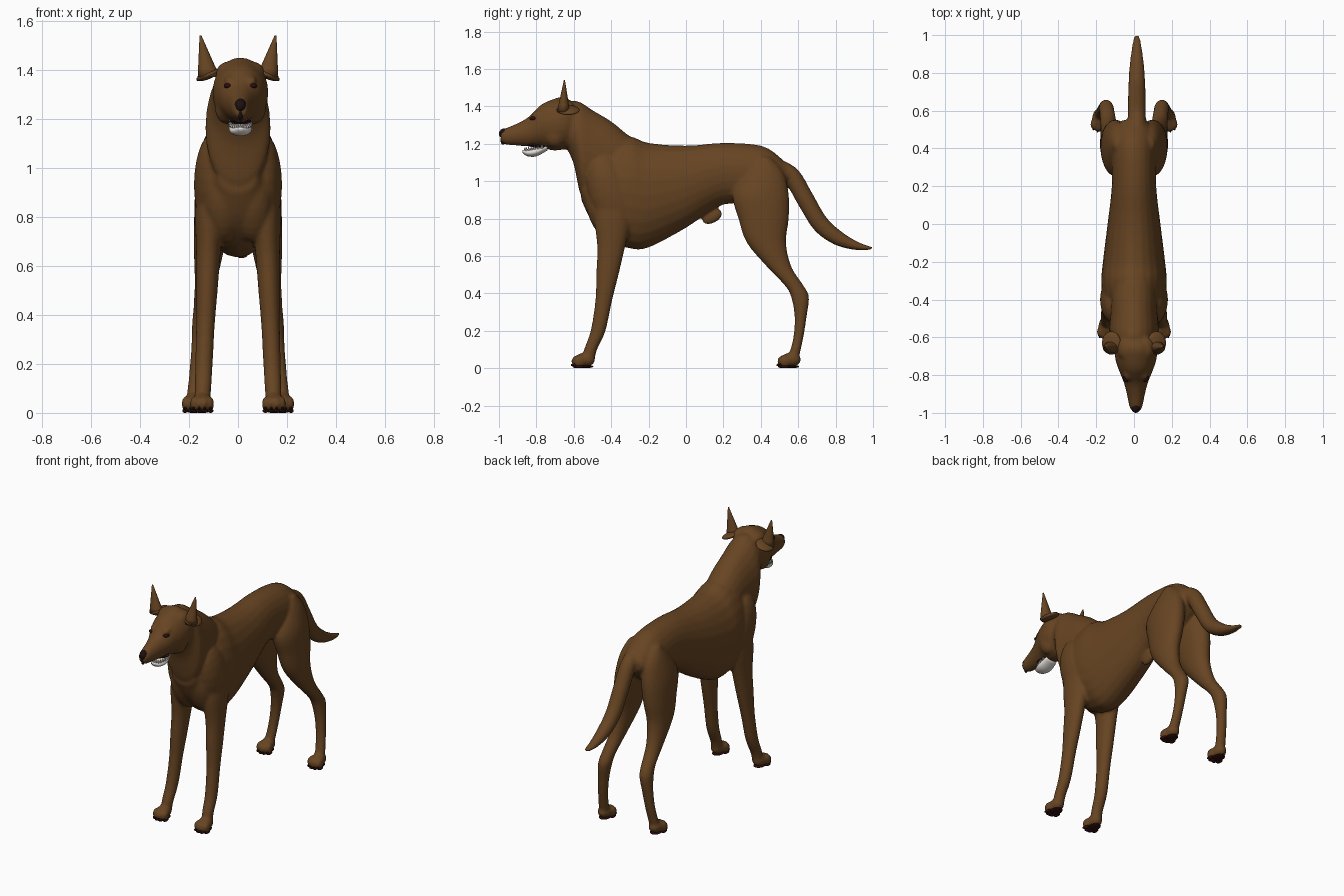
import bpy, bmesh, math
from mathutils import Vector, Matrix

cube = bpy.data.objects.get("Cube")
if cube:
    bpy.data.objects.remove(cube, do_unlink=True)


def material(name, red, green, blue):
    mat = bpy.data.materials.new(name)
    mat.use_nodes = True
    colour = (red, green, blue, 1)
    mat.diffuse_color = colour
    shader = next(n for n in mat.node_tree.nodes if n.type == 'BSDF_PRINCIPLED')
    shader.inputs["Base Color"].default_value = colour
    shader.inputs["Roughness"].default_value = 0.8
    return mat


BROWN = material("brown coat", .135, .058, .016)
MAROON = material("dark maroon", .025, .005, .004)
BLACK = material("nose black", .012, .005, .005)
WHITE = material("tooth white", .75, .72, .67)

# Directions in which the slices of a tube are measured, in the side plane
UPRIGHT = Vector((0, 0, 1))
LEVEL = Vector((0, 1, 0))
SLANTED = (UPRIGHT + LEVEL).normalized()
SIDES = (("left", 1), ("right", -1))


def spline(before, start, end, after, t):
    """Point on a smooth curve that passes through every control point."""
    pull_in, pull_out = (end - before) / 2, (after - start) / 2
    ease = t * t * (3 - 2 * t)
    rest = 1 - t
    return (start.lerp(end, ease)
            + pull_in * t * rest * rest - pull_out * t * t * rest)


def tube(bm, slices, across, base=0, gain=1, x=0, splay=0, side=1, sides=24, steps=4):
    """Skin over elliptical slices (y, z, radius).
    The half width grows with the radius, and the x position changes evenly with height."""
    points = [Vector(s) for s in slices]
    padded = [points[0], *points, points[-1]]
    rows = [spline(*group, k / steps)
            for group in zip(padded, padded[1:], padded[2:], padded[3:]) for k in range(steps)]
    rows.append(points[-1])
    rings = []
    for y, z, radius in rows:
        middle = Vector((side * (x - splay * z), y, z))
        wide = Vector((base + gain * radius, 0, 0))
        turns = [i * math.tau / sides for i in range(sides)]
        rings.append([bm.verts.new(middle + wide * math.cos(a) + across * radius * math.sin(a))
                      for a in turns])
    faces = [bm.faces.new(rings[0]), bm.faces.new(rings[-1])]
    for lower, upper in zip(rings, rings[1:]):
        for i in range(sides):
            faces.append(bm.faces.new((lower[i - 1], lower[i], upper[i], upper[i - 1])))
    bmesh.ops.recalc_face_normals(bm, faces=faces)


def ball(bm, centre, radii, tilt=0, axis='X'):
    place = Matrix.Translation(centre) @ Matrix.Rotation(tilt, 4, axis)
    bmesh.ops.create_uvsphere(bm, u_segments=20, v_segments=12, radius=1,
                              matrix=place @ Matrix.Diagonal((*radii, 1)))


def finish(bm, name, mat):
    mesh = bpy.data.meshes.new(name)
    bm.to_mesh(mesh)
    bm.free()
    mesh.materials.append(mat)
    for polygon in mesh.polygons:
        polygon.use_smooth = True
    part = bpy.data.objects.new(name, mesh)
    bpy.context.scene.collection.objects.link(part)
    return part


def toes(x, y):
    """Four toe positions in an arc, the middle two further forward."""
    for k in range(4):
        offset = k - 1.5
        yield x + offset * .023, y - .045 + .006 * offset * offset


TRUNK = [(.55, 1.03, .04), (.5, 1.03, .1), (.4, 1.03, .16), (.2, 1.04, .165), (0, .97, .22),
         (-.2, .925, .28), (-.3, .94, .3), (-.4, .95, .27), (-.5, .95, .17), (-.56, .97, .07)]
NECK = [(-.2, 1.05, .13), (-.3, 1.07, .17), (-.4, 1.12, .2), (-.5, 1.15, .23),
        (-.56, 1.17, .25), (-.6, 1.26, .17), (-.64, 1.3, .12)]
HEAD = [(-.58, 1.3, .1), (-.65, 1.31, .14), (-.72, 1.3, .135), (-.78, 1.295, .11),
        (-.84, 1.265, .08), (-.9, 1.25, .06), (-.96, 1.24, .045), (-.99, 1.24, .03)]
TAIL = [(.45, 1.09, .05), (.56, 1.03, .05), (.64, .9, .05), (.72, .77, .047),
        (.82, .69, .04), (.92, .65, .025), (.995, .64, .01)]
FORELEG = [(-.38, .95, .1), (-.39, .8, .1), (-.4, .65, .075), (-.42, .5, .06),
           (-.44, .36, .045), (-.47, .2, .04), (-.51, .1, .035), (-.52, .04, .03)]
HINDLEG = [(.42, 1.13, .03), (.42, 1.05, .1), (.4, .93, .15), (.415, .8, .135), (.43, .67, .105),
           (.5, .54, .065), (.58, .44, .05), (.61, .38, .048), (.613, .28, .033),
           (.6, .16, .027), (.57, .04, .03)]
EAR = [(-.655, 1.37, .035), (-.65, 1.54, .003)]
JAW = [(-.74, 1.185, .02), (-.8, 1.158, .025), (-.85, 1.152, .018), (-.875, 1.16, .006)]
FEET = (("front", .147, -.54), ("hind", .181, .56))
HEAD_X = .01

# Body: overlapping masses fused into one skin
bm = bmesh.new()
tube(bm, TRUNK, UPRIGHT, base=.05, gain=.41)
tube(bm, NECK, UPRIGHT, base=.07, gain=.25)
tube(bm, HEAD, UPRIGHT, gain=.8, x=HEAD_X)
tube(bm, TAIL, SLANTED, base=.01, gain=.75, x=.015)
ball(bm, (0, .14, .81), (.022, .06, .035), .5)
for word, s in SIDES:
    tube(bm, FORELEG, LEVEL, base=.02, gain=.4, x=.147, splay=.04, side=s)
    tube(bm, HINDLEG, LEVEL, base=.02, gain=.4, x=.185, splay=.1, side=s)
    # Shoulder blade, breast muscle, skull corner, cheek and brow
    ball(bm, (s * .1, -.4, .93), (.08, .12, .22), .3)
    ball(bm, (s * .06, -.46, .85), (.08, .07, .16), .3)
    ball(bm, (s * .045 + HEAD_X, -.66, 1.385), (.055, .07, .05))
    ball(bm, (s * .06 + HEAD_X, -.7, 1.25), (.045, .06, .07))
    ball(bm, (s * .042 + HEAD_X, -.8, 1.358), (.024, .03, .016), .4)
    for label, x, y in FEET:
        ball(bm, (s * x, y, .045), (.041, .055, .038))
        for toe_x, toe_y in toes(x, y):
            ball(bm, (s * toe_x, toe_y, .037), (.0145, .03, .032))
body = finish(bm, "body", BROWN)
fuse = body.modifiers.new("fuse", 'REMESH')
fuse.mode = 'VOXEL'
fuse.voxel_size = .0085
soften = body.modifiers.new("soften", 'SMOOTH')
soften.iterations = 7
bpy.context.view_layer.objects.active = body
body.select_set(True)
for modifier in ("fuse", "soften"):
    bpy.ops.object.modifier_apply(modifier=modifier)
bpy.ops.object.shade_smooth()

for word, s in SIDES:
    # Pointed ear with its folded lower flap
    bm = bmesh.new()
    tube(bm, EAR, LEVEL, gain=1.3, x=-.155, splay=-.2, side=s)
    finish(bm, word + "_ear", BROWN)
    bm = bmesh.new()
    ball(bm, (s * .12, -.63, 1.38), (.054, .062, .017), s * .4, 'Y')
    finish(bm, word + "_ear_flap", BROWN)
    # Eye
    bm = bmesh.new()
    ball(bm, (s * .05 + HEAD_X, -.814, 1.335), (.018, .022, .011))
    finish(bm, word + "_eye", MAROON)
    # Pads under each foot, claws in front of the toes
    for label, x, y in FEET:
        bm = bmesh.new()
        ball(bm, (s * x, y, .009), (.034, .045, .009))
        for toe_x, toe_y in toes(x, y):
            ball(bm, (s * toe_x, toe_y, .009), (.012, .024, .009))
            ball(bm, (s * toe_x, toe_y - .023, .018), (.005, .01, .007), .4)
        finish(bm, f"{word}_{label}_pads", MAROON)

# Nose
bm = bmesh.new()
ball(bm, (HEAD_X, -.97, 1.254), (.025, .03, .029))
ball(bm, (HEAD_X, -.978, 1.22), (.01, .014, .025))
finish(bm, "nose", BLACK)

# Lower jaw, mouth lining and teeth
bm = bmesh.new()
tube(bm, JAW, UPRIGHT, gain=1.9, x=HEAD_X)
finish(bm, "lower_jaw", WHITE)
bm = bmesh.new()
ball(bm, (HEAD_X, -.79, 1.188), (.046, .075, .012), -.15)
finish(bm, "mouth_lining", MAROON)
bm = bmesh.new()
for i in range(15):
    turn = math.pi * i / 14
    front = math.sin(turn)
    spot = (HEAD_X + .044 * math.cos(turn), -.77 - .092 * front, 1.185 - .015 * front)
    bmesh.ops.create_cone(bm, cap_ends=True, segments=8, radius1=.007, radius2=.001,
                          depth=.02, matrix=Matrix.Translation(spot))
finish(bm, "teeth", WHITE)
